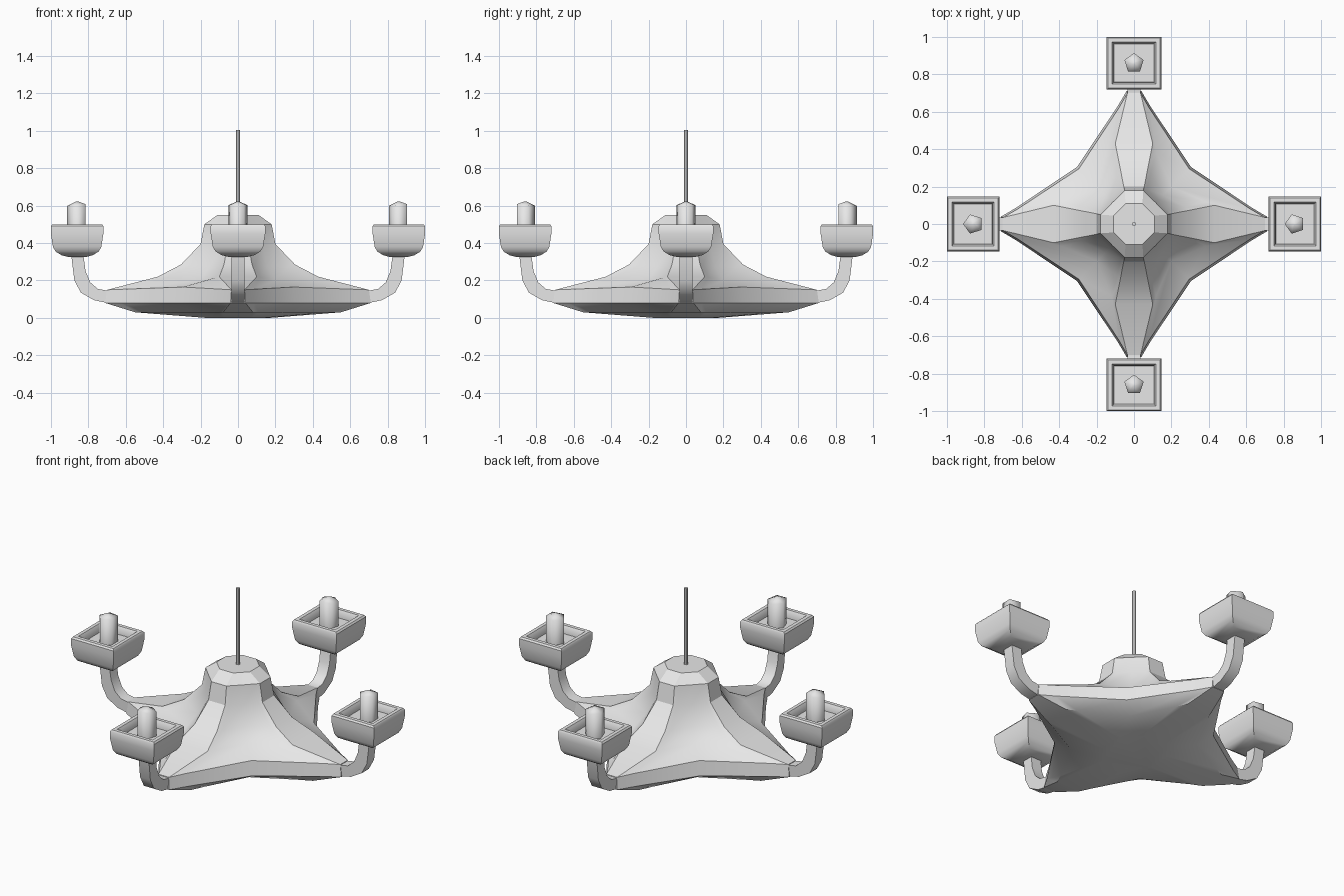
import bpy
import bmesh
from math import radians, cos, sin, pi

cube = bpy.data.objects.get("Cube")
if cube:
    bpy.data.objects.remove(cube, do_unlink=True)

# One plain grey for everything
grey = bpy.data.materials.new("plain grey")
grey.use_nodes = True
COLOR = (0.8, 0.8, 0.8, 1)
grey.diffuse_color = COLOR
grey.node_tree.nodes["Principled BSDF"].inputs["Base Color"].default_value = COLOR


def loft(name, rings, turn=0, angle=30):
    """Skin a stack of equal-length rings and cap both ends."""
    bm = bmesh.new()
    loops = [[bm.verts.new(p) for p in ring] for ring in rings]
    n = len(loops[0])
    for low, high in zip(loops, loops[1:]):
        for i in range(n):
            j = (i + 1) % n
            bm.faces.new((low[i], low[j], high[j], high[i]))
    bm.faces.new(loops[0])
    bm.faces.new(loops[-1])
    bmesh.ops.recalc_face_normals(bm, faces=bm.faces)
    mesh = bpy.data.meshes.new(name)
    bm.to_mesh(mesh)
    bm.free()
    mesh.materials.append(grey)
    ob = bpy.data.objects.new(name, mesh)
    bpy.context.collection.objects.link(ob)
    ob.rotation_euler.z = turn
    bpy.ops.object.select_all(action='DESELECT')
    ob.select_set(True)
    bpy.context.view_layer.objects.active = ob
    bpy.ops.object.shade_smooth_by_angle(angle=radians(angle))
    return ob


def star_ring(tip, width, diag, z_tip, z_diag):
    """Four-pointed ring: blunt tips on the axes, inner corners on the diagonals."""
    b, c = tip + (diag - tip) * 0.2, width + (diag - width) * 0.18
    zs = z_tip + (z_diag - z_tip) * 0.2
    quarter = [(tip, -width, z_tip), (tip, width, z_tip), (b, c, zs),
               (diag, diag, z_diag), (c, b, zs)]
    ring = []
    for k in range(4):
        co, si = round(cos(k * pi / 2)), round(sin(k * pi / 2))
        ring += [(x * co - y * si, x * si + y * co, z) for x, y, z in quarter]
    return ring


# Body: tip reach, tip half width, diagonal corner, tip height, diagonal height
body = [
    (0.17, 0.07, 0.13, 0.0, 0.0),
    (0.55, 0.08, 0.24, 0.03, 0.03),
    (0.71, 0.04, 0.305, 0.08, 0.08),
    (0.70, 0.035, 0.295, 0.15, 0.165),
    (0.43, 0.10, 0.20, 0.22, 0.20),
    (0.305, 0.075, 0.155, 0.285, 0.275),
    (0.20, 0.055, 0.13, 0.395, 0.395),
    (0.18, 0.05, 0.115, 0.50, 0.50),
    (0.11, 0.045, 0.0775, 0.55, 0.55),
]
loft("body", [star_ring(*r) for r in body])


def circle(r, z, n=8):
    return [(r * cos(2 * pi * i / n), r * sin(2 * pi * i / n), z) for i in range(n)]


loft("hanging_rod", [circle(0.011, 0.54), circle(0.011, 1.005)])

# Arm: inner and outer edges of the curved strip
arm_inner = [(0.60, 0.163), (0.70, 0.146), (0.75, 0.155), (0.79, 0.19), (0.815, 0.25), (0.827, 0.34)]
arm_outer = [(0.62, 0.08), (0.70, 0.08), (0.77, 0.095), (0.84, 0.135), (0.875, 0.20), (0.892, 0.34)]
arm = [[(xi, -0.034, zi), (xi, 0.034, zi), (xo, 0.034, zo), (xo, -0.034, zo)]
       for (xi, zi), (xo, zo) in zip(arm_inner, arm_outer)]

# Cup: half width and height, up the outside, over the lip and down to the floor
CENTRE = 0.86
cup_profile = [(0.045, 0.325), (0.085, 0.335), (0.118, 0.355), (0.132, 0.38), (0.143, 0.45),
               (0.143, 0.49), (0.136, 0.50), (0.115, 0.50), (0.106, 0.485), (0.104, 0.455)]
cup = [[(CENTRE + sx * h * 0.98, sy * h * 1.02, z)
        for sx, sy in ((-1, -1), (1, -1), (1, 1), (-1, 1))] for h, z in cup_profile]


def candle_ring(r, z, flip, tilt=0):
    pts = []
    for i in range(5):
        a = 2 * pi * i / 5
        x = flip * r * cos(a)
        pts.append((CENTRE + x, r * sin(a), z - tilt * flip * x))
    return pts


# Four matching arms, each with a cup and candle
sides = (("left", 0, -1), ("back", pi / 2, 1), ("right", pi, 1), ("front", -pi / 2, -1))
for side, turn, flip in sides:
    loft(side + "_arm", arm, turn, 35)
    loft(side + "_cup", cup, turn, 35)
    loft(side + "_candle", [candle_ring(0.054, 0.45, flip),
                            candle_ring(0.054, 0.604, flip, 0.1),
                            candle_ring(0.008, 0.622, flip)], turn, 75)
